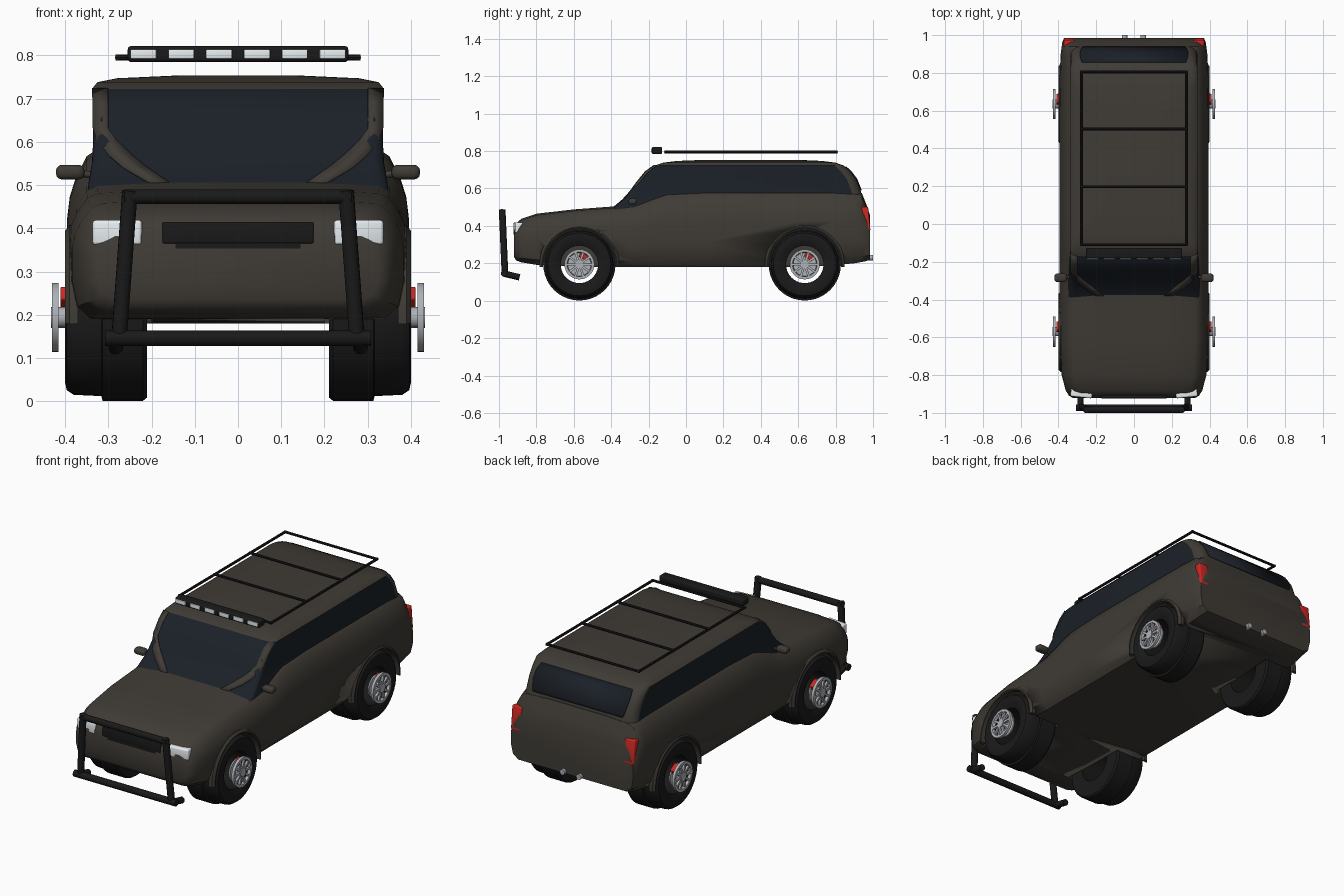
import bpy, bmesh, math
from mathutils import Vector, Matrix

if "Cube" in bpy.data.objects:
    bpy.data.objects.remove(bpy.data.objects["Cube"])


def mat(name, r, g, b):
    m = bpy.data.materials.new(name)
    m.diffuse_color = (r, g, b, 1)
    m.use_nodes = True
    m.node_tree.nodes["Principled BSDF"].inputs["Base Color"].default_value = m.diffuse_color
    return m


PAINT = mat("paint", .05, .044, .036)
GLASS = mat("glass", .011, .015, .021)
BLACK = mat("black", .01, .01, .01)
METAL = mat("metal", .42, .44, .47)
LAMP = mat("lamp", .8, .85, .87)
RED = mat("red", .6, .02, .015)


def finish(name, bm, *mats, angle=35):
    bmesh.ops.recalc_face_normals(bm, faces=bm.faces)
    me = bpy.data.meshes.new(name)
    bm.to_mesh(me)
    bm.free()
    ob = bpy.data.objects.new(name, me)
    bpy.context.collection.objects.link(ob)
    for m in mats:
        me.materials.append(m)
    bpy.ops.object.select_all(action='DESELECT')
    ob.select_set(True)
    bpy.context.view_layer.objects.active = ob
    bpy.ops.object.shade_smooth_by_angle(angle=math.radians(angle))
    return ob


def loft(rings, closed=False, caps=True):
    bm = bmesh.new()
    vs = [[bm.verts.new(p) for p in r] for r in rings]
    n = len(vs[0])
    pairs = list(zip(vs, vs[1:])) + ([(vs[-1], vs[0])] if closed else [])
    for a, b in pairs:
        for i in range(n):
            bm.faces.new((a[i], a[(i + 1) % n], b[(i + 1) % n], b[i]))
    if caps and not closed:
        bm.faces.new(vs[0])
        bm.faces.new(vs[-1])
    return bm


def lathe(name, c, profile, m, n=36):
    # closed (x, r) profile spun around the x axis
    rings = [[(x, c[1] + r * math.cos(t), c[2] + r * math.sin(t)) for x, r in profile]
             for t in (2 * math.pi * k / n for k in range(n))]
    return finish(name, loft(rings, closed=True), m)


def box(name, c, size, m, bevel=0.0, rot=None):
    bm = bmesh.new()
    bmesh.ops.create_cube(bm, size=1, matrix=Matrix.Diagonal((*size, 1)))
    if bevel:
        bmesh.ops.bevel(bm, geom=bm.edges[:], offset=bevel, segments=3, affect='EDGES', profile=.5)
    bmesh.ops.transform(bm, matrix=Matrix.Translation(c) @ (rot or Matrix()), verts=bm.verts)
    return finish(name, bm, m)


def rod(name, a, b, r, m, n=14):
    a, b = Vector(a), Vector(b)
    bm = bmesh.new()
    M = Matrix.Translation((a + b) / 2) @ (b - a).to_track_quat('Z', 'Y').to_matrix().to_4x4()
    bmesh.ops.create_cone(bm, cap_ends=True, segments=n, radius1=r, radius2=r,
                          depth=(b - a).length, matrix=M)
    return finish(name, bm, m)


def panel(name, rows, m):
    # thin sheet from rows of (left, right) points
    bm = bmesh.new()
    vs = [[bm.verts.new(p) for p in r] for r in rows]
    for a, b in zip(vs, vs[1:]):
        bm.faces.new((a[0], a[1], b[1], b[0]))
    ob = finish(name, bm, m)
    s = ob.modifiers.new("thickness", 'SOLIDIFY')
    s.thickness, s.offset = .006, 0
    return ob


# Lower body: cross-sections along y (y, half width, bottom, top)
def section(y, w, zb, zt):
    h = zt - zb
    half = [(w - .045, zb), (w - .012, zb + .1 * h), (w, zb + .32 * h), (w, zb + .6 * h),
            (w - .006, zb + .72 * h), (w - .02, zb + .83 * h), (w - .045, zb + .95 * h),
            (w - .07, zt - .004), (w * .45, zt + .003)]
    return [(x, y, z) for x, z in half] + [(-x, y, z) for x, z in reversed(half)]


stations = [(-.92, .325, .235, .385), (-.908, .345, .215, .41), (-.88, .362, .205, .435),
            (-.80, .383, .192, .462), (-.60, .394, .183, .485), (-.40, .395, .18, .50),
            (-.28, .395, .18, .515), (-.20, .395, .18, .545), (-.10, .395, .18, .578),
            (.10, .395, .18, .587), (.60, .395, .18, .587), (.80, .393, .19, .587),
            (.90, .388, .20, .585), (.94, .383, .207, .572), (.965, .379, .212, .51),
            (.985, .37, .22, .45)]
body = finish("body", loft([section(*s) for s in stations]), PAINT)

# Cabin: rounded plan outlines stacked in z (z, front y, rear y, half width)
levels = [(.47, -.43, .95, .35), (.51, -.37, .95, .345), (.55, -.325, .945, .338),
          (.60, -.285, .93, .335), (.65, -.25, .91, .335), (.69, -.215, .88, .336),
          (.722, -.17, .845, .338), (.738, -.12, .80, .325), (.747, -.05, .73, .28),
          (.753, .10, .60, .15)]


def outline(z, f, b, w):
    pts = []
    for cx, cy, r, a0 in ((1, b, .05, 0), (-1, b, .05, 90), (-1, f, .03, 180), (1, f, .03, 270)):
        for k in range(6):
            a = math.radians(a0 + 18 * k)
            y0 = cy - r if cy == b else cy + r
            pts.append((cx * (w - r) + r * math.cos(a), y0 + r * math.sin(a), z))
    return pts


bm = loft([outline(*l) for l in levels])
for f in bm.faces:
    c = f.calc_center_median()
    f.material_index = 0 if c.z > .722 or c.y > .78 else 1
finish("cabin", bm, PAINT, GLASS, angle=40)


def cabin_y(z, col):
    for a, b in zip(levels, levels[1:]):
        if a[0] <= z <= b[0]:
            return a[col] + (b[col] - a[col]) * (z - a[0]) / (b[0] - a[0])


panel("rear_window", [[(-w, cabin_y(z, 2) + .003, z), (w, cabin_y(z, 2) + .003, z)]
                      for z, w in ((.59, .27), (.60, .275), (.65, .285), (.69, .285), (.715, .275))], GLASS)

pillar = [(.722, .30, .337), (.69, .30, .336), (.63, .30, .335), (.60, .278, .325),
          (.57, .247, .30), (.54, .21, .265), (.505, .16, .205)]
for s in (-1, 1):
    panel("windscreen_pillar", [[(s * a, cabin_y(z, 1) - .002, z),
                                 (s * b, cabin_y(z, 1) + (.012 if b > .32 else -.002), z)]
                                for z, a, b in pillar], PAINT)

# Wheels, arches and wheel-well cuts
tyre = [(.385, .10), (.396, .125), (.40, .15), (.396, .168), (.38, .179), (.316, .182),
        (.313, .193), (.22, .193), (.21, .185), (.21, .10)]
for y in (-.57, .635):
    for s in (-1, 1):
        c = (0, y, .194)
        lathe("tyre", c, [(s * x, r) for x, r in tyre], BLACK, 40)
        lathe("rim", c, [(s * x, r) for x, r in ((.415, .062), (.43, .066), (.43, .08), (.415, .08))], METAL)
        lathe("brake_disc", c, [(s * x, r) for x, r in ((.385, .01), (.393, .01), (.393, .062), (.385, .062))], METAL)
        rod("hub", (s * .385, y, .194), (s * .432, y, .194), .024, METAL)
        for k in range(10):
            a = math.tau * k / 10
            R = Matrix.Rotation(a, 4, 'X')
            box("spoke", Vector(c) + Vector((s * .422, 0, 0)) + R @ Vector((0, .044, 0)),
                (.012, .05, .012), METAL, rot=R)
        R = Matrix.Rotation(math.radians(60), 4, 'X')
        box("brake_caliper", Vector(c) + Vector((s * .398, 0, 0)) + R @ Vector((0, .052, 0)),
            (.026, .035, .05), RED, .005, R)
        cut = rod("arch_cutter", (s * .2, y, .194), (s * .5, y, .194), .197, BLACK, 40)
        cut.hide_render = True
        cut.hide_set(True)
        cut.display_type = 'WIRE'
        b = body.modifiers.new("arch", 'BOOLEAN')
        b.object, b.operation, b.solver = cut, 'DIFFERENCE', 'EXACT'
        lip = []
        for k in range(25):
            t = math.radians(-4 + 188 * k / 24)
            lip.append([(s * x, y + r * math.cos(t), .194 + r * math.sin(t))
                        for x, r in ((.37, .194), (.399, .194), (.40, .20), (.39, .213), (.37, .213))])
        finish("wheel_arch", loft(lip), PAINT)

# Front lamps, mirrors, tail lamps, exhausts
for s in (-1, 1):
    box("headlamp", (s * .278, -.898, .39), (.115, .04, .058), LAMP, .008,
        Matrix.Rotation(s * .1, 4, 'Z'))
    box("mirror", (s * .388, -.285, .53), (.066, .045, .034), PAINT, .014)
    rod("mirror_arm", (s * .33, -.28, .522), (s * .37, -.283, .528), .008, PAINT)
    box("tail_lamp", (s * .343, .962, .437), (.058, .036, .13), RED, .006,
        Matrix.Rotation(.1, 4, 'X'))
    rod("exhaust", (s * .05, .95, .23), (s * .05, 1.0, .23), .015, METAL)
box("grille", (0, -.912, .39), (.35, .022, .05), BLACK, .004)
box("lower_grille", (0, -.915, .36), (.29, .014, .014), BLACK)

# Bull bar
for s in (-1, 1):
    rod("bull_bar_post", (s * .25, -.983, .487), (s * .275, -.968, .145), .018, BLACK)
    rod("bull_bar_foot", (s * .283, -.975, .145), (s * .283, -.89, .125), .017, BLACK)
rod("bull_bar_top", (-.262, -.983, .473), (.262, -.983, .473), .017, BLACK)
rod("bull_bar_bottom", (-.308, -.972, .146), (.308, -.972, .146), .018, BLACK)

# Roof rack and light bar
for s in (-1, 1):
    rod("rack_side", (s * .278, -.115, .795), (s * .278, .81, .795), .007, BLACK, 8)
for y in (-.11, .197, .503, .805):
    rod("rack_crossbar", (-.283, y, .795), (.283, y, .795), .007, BLACK, 8)
box("light_bar", (0, -.155, .803), (.51, .054, .037), BLACK, .008)
for k in range(6):
    box("roof_lamp", ((k - 2.5) * .0875, -.181, .803), (.06, .014, .022), LAMP, .003)
